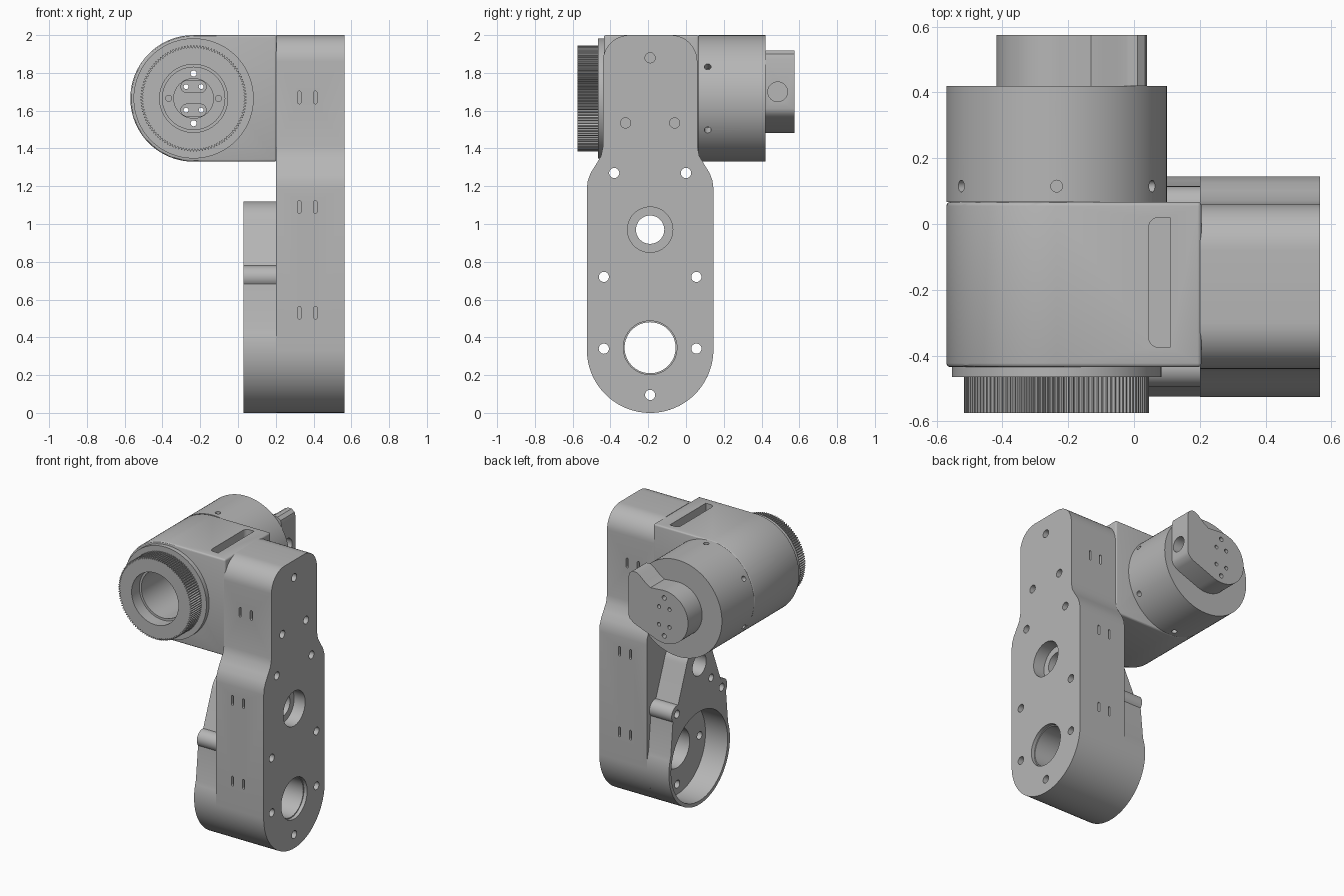
import bpy, bmesh
from math import sin, cos, pi, radians

cube = bpy.data.objects.get("Cube")
if cube:
    bpy.data.objects.remove(cube)

grey = bpy.data.materials.new("machined_grey")
grey.use_nodes = True
grey.diffuse_color = (0.47, 0.47, 0.47, 1)
grey.node_tree.nodes["Principled BSDF"].inputs["Base Color"].default_value = grey.diffuse_color


def arc(cu, cv, r, start, end, n=24):
    """Points along an arc, angles in degrees."""
    angles = [radians(start + (end - start) * i / n) for i in range(n + 1)]
    return [(cu + r * cos(a), cv + r * sin(a)) for a in angles]


def circle(cu, cv, r, n=64):
    return arc(cu, cv, r, 0, 360, n)[:-1]


def capsule(cu, cv, half, r):
    """Upright slot outline."""
    return arc(cu, cv + half, r, 0, 180, 10) + arc(cu, cv - half, r, 180, 360, 10)


def mirrored(half, cu):
    """Closed outline from its right half, listed from bottom to top."""
    return [(cu + u, v) for u, v in half] + [(cu - u, v) for u, v in reversed(half) if u > 0.001]


def prism(name, outline, axis, a, b):
    """Extrude an outline along x (y, z points), y (x, z) or z (x, y)."""
    place = {"x": lambda u, v, w: (w, u, v),
             "y": lambda u, v, w: (u, w, v),
             "z": lambda u, v, w: (u, v, w)}[axis]
    bm = bmesh.new()
    face = bm.faces.new([bm.verts.new(place(u, v, a)) for u, v in outline])
    grown = bmesh.ops.extrude_face_region(bm, geom=[face])
    shift = place(0, 0, b - a)
    bmesh.ops.translate(bm, vec=shift, verts=[g for g in grown["geom"] if isinstance(g, bmesh.types.BMVert)])
    bmesh.ops.recalc_face_normals(bm, faces=bm.faces)
    mesh = bpy.data.meshes.new(name)
    bm.to_mesh(mesh)
    bm.free()
    mesh.materials.append(grey)
    obj = bpy.data.objects.new(name, mesh)
    bpy.context.scene.collection.objects.link(obj)
    return obj


def finish(obj, cuts=(), bevel=0):
    """Bevel, cut with prisms, bake the modifiers and shade."""
    if bevel:
        mod = obj.modifiers.new("Bevel", "BEVEL")
        mod.width, mod.segments, mod.limit_method = bevel, 3, "ANGLE"
    cutters = [prism("cutter", *cut) for cut in cuts]
    for cutter in cutters:
        cutter.hide_render = True
        mod = obj.modifiers.new("Cut", "BOOLEAN")
        mod.operation, mod.solver, mod.object = "DIFFERENCE", "EXACT", cutter
    graph = bpy.context.evaluated_depsgraph_get()
    graph.update()
    mesh = bpy.data.meshes.new_from_object(obj.evaluated_get(graph))
    obj.modifiers.clear()
    obj.data = mesh
    for cutter in cutters:
        bpy.data.objects.remove(cutter)
    mesh.shade_smooth()
    mesh.set_sharp_from_angle(angle=radians(30))


# Shared centres: arm middle line, and the motor axis
MID = -0.19
CX, CZ = -0.235, 1.665

# Arm: long body with a round foot and a narrower head
neck = [(0.335, 1.19), (0.33, 1.23), (0.315, 1.27), (0.29, 1.31), (0.26, 1.36), (0.25, 1.41)]
arm = prism("arm_body", mirrored(arc(0, 0.335, 0.335, -90, 0) + neck + arc(0.11, 1.86, 0.14, 0, 90, 12), MID),
            "x", 0.2, 0.565)
through = [(-0.38, 1.27), (0, 1.27), (-0.435, 0.72), (0.055, 0.72), (-0.435, 0.34), (0.055, 0.34), (MID, 0.095)]
blind = [(MID, 1.88), (-0.32, 1.535), (-0.06, 1.535)]
cuts = [(circle(y, z, 0.027, 20), "x", 0.1, 0.7) for y, z in through]
cuts += [(circle(y, z, 0.027, 20), "x", 0.45, 0.7) for y, z in blind]
cuts += [(circle(MID, 0.97, 0.075), "x", 0.1, 0.7), (circle(MID, 0.97, 0.12), "x", 0.48, 0.7),
         (circle(MID, 0.345, 0.135), "x", 0.1, 0.7), (circle(MID, 0.345, 0.142), "x", 0.54, 0.7)]
for x in (0.325, 0.41):
    for z, front, back in ((1.67, -0.44, 0.06), (1.09, -0.525, 0.145), (0.53, -0.525, 0.145)):
        cuts.append((capsule(x, z, 0.026, 0.008), "y", front - 0.1, front + 0.05))
        cuts.append((capsule(x, z, 0.026, 0.008), "y", back - 0.05, back + 0.1))
finish(arm, cuts)

# Side cover: tapered outline with screw bosses and a round open pocket
half = arc(0, 0.335, 0.335, -90, 20) + arc(0.245, 0.72, 0.06, -40, 100, 12) + arc(0, 0.97, 0.15, 15, 90, 12)
cover = prism("side_cover", mirrored(half, MID), "x", 0.03, 0.2)
finish(cover, [(circle(MID, 0.335, 0.31), "x", -0.1, 0.3), (circle(MID, 0.97, 0.075), "x", -0.1, 0.3),
               (circle(-0.435, 0.72, 0.027, 20), "x", -0.1, 0.3), (circle(0.055, 0.72, 0.027, 20), "x", -0.1, 0.3),
               (circle(-0.32, 0.83, 0.025, 20), "x", -0.1, 0.12)])

# Motor housing: block with one round end, top slot and bore
bore = (circle(CX, CZ, 0.165), "y", -0.7, 0.3)
housing = prism("motor_housing", arc(CX, CZ, 0.335, 90, 270, 48) + [(0.205, 1.33), (0.205, 2.0)], "y", -0.435, 0.067)
slot = [(0.11, -0.375), (0.11, 0.02)] + arc(0.075, -0.01, 0.03, 90, 180, 6) + arc(0.075, -0.345, 0.03, 180, 270, 6)
finish(housing, [bore, (slot, "z", 1.92, 2.1)], bevel=0.012)

# Flange and toothed ring at the front
flange = prism("front_flange", circle(CX, CZ, 0.318, 96), "y", -0.465, -0.434)
finish(flange, [bore])
TEETH = 110
teeth = []
for i in range(TEETH):
    for step, r in ((0, 0.268), (0.3, 0.281), (0.6, 0.281), (0.9, 0.268)):
        a = 2 * pi * (i + step) / TEETH
        teeth.append((CX + r * cos(a), CZ + r * sin(a)))
ring = prism("toothed_ring", teeth, "y", -0.575, -0.464)
finish(ring, [bore, (circle(CX, CZ, 0.18), "y", -0.7, -0.49)])

# Rear drum: bore floor with recesses, cable holes, radial screw holes
screws = [(circle(CX, CZ + dz, 0.016, 16), "y", 0, 0.7) for dz in (0.132, -0.132)]
screws += [(circle(CX + dx, CZ + dz, 0.013, 16), "y", 0, 0.7) for dx in (-0.04, 0.04) for dz in (-0.062, 0.062)]
drum = prism("rear_drum", circle(CX, CZ, 0.335, 96), "y", 0.067, 0.42)
cuts = [bore, (circle(CX, CZ, 0.105), "y", 0.2, 0.32)] + screws
for dx in (0.132, -0.132):
    cuts.append((circle(CX + dx, CZ, 0.016, 16), "y", 0.2, 0.36))
for dz in (0.062, -0.062):
    pocket = arc(CX + 0.035, CZ + dz, 0.032, -90, 90, 10) + arc(CX - 0.035, CZ + dz, 0.032, 90, 270, 10)
    cuts.append((pocket, "y", 0.25, 0.35))
for k in range(6):
    a = radians(30 + 60 * k)
    u, v = cos(a), sin(a)
    w = 0.018
    # The radial screw holes are octagonal pins turned about the drum axis
    pin = prism("pin_shape", circle(0, 0.115, w, 16), "z", 0.28, 0.4)
    for vert in pin.data.vertices:
        side, depth, reach = vert.co
        vert.co = (CX + u * reach - v * side, depth, CZ + v * reach + u * side)
    bm = bmesh.new()
    bm.from_mesh(pin.data)
    bmesh.ops.recalc_face_normals(bm, faces=bm.faces)
    bm.to_mesh(pin.data)
    bm.free()
    pin.hide_render = True
    mod = drum.modifiers.new("Pin", "BOOLEAN")
    mod.operation, mod.solver, mod.object = "DIFFERENCE", "EXACT", pin
finish(drum, cuts)
for obj in [o for o in bpy.data.objects if o.name.startswith("pin_shape")]:
    bpy.data.objects.remove(obj)

# Output horn: round lobe with a flat-sided ear and a side hole
ear = [(0.0, 1.56), (0.03, 1.585), (0.04, 1.61), (0.04, 1.87), (0.033, 1.9), (0.01, 1.918),
       (-0.02, 1.918), (-0.05, 1.9), (-0.09, 1.865), (-0.13, 1.84)]
horn = prism("output_horn", arc(CX, CZ, 0.183, 85, 290, 48) + ear, "y", 0.42, 0.575)
finish(horn, screws + [(circle(0.485, 1.7, 0.052, 32), "x", -0.04, 0.2)])
